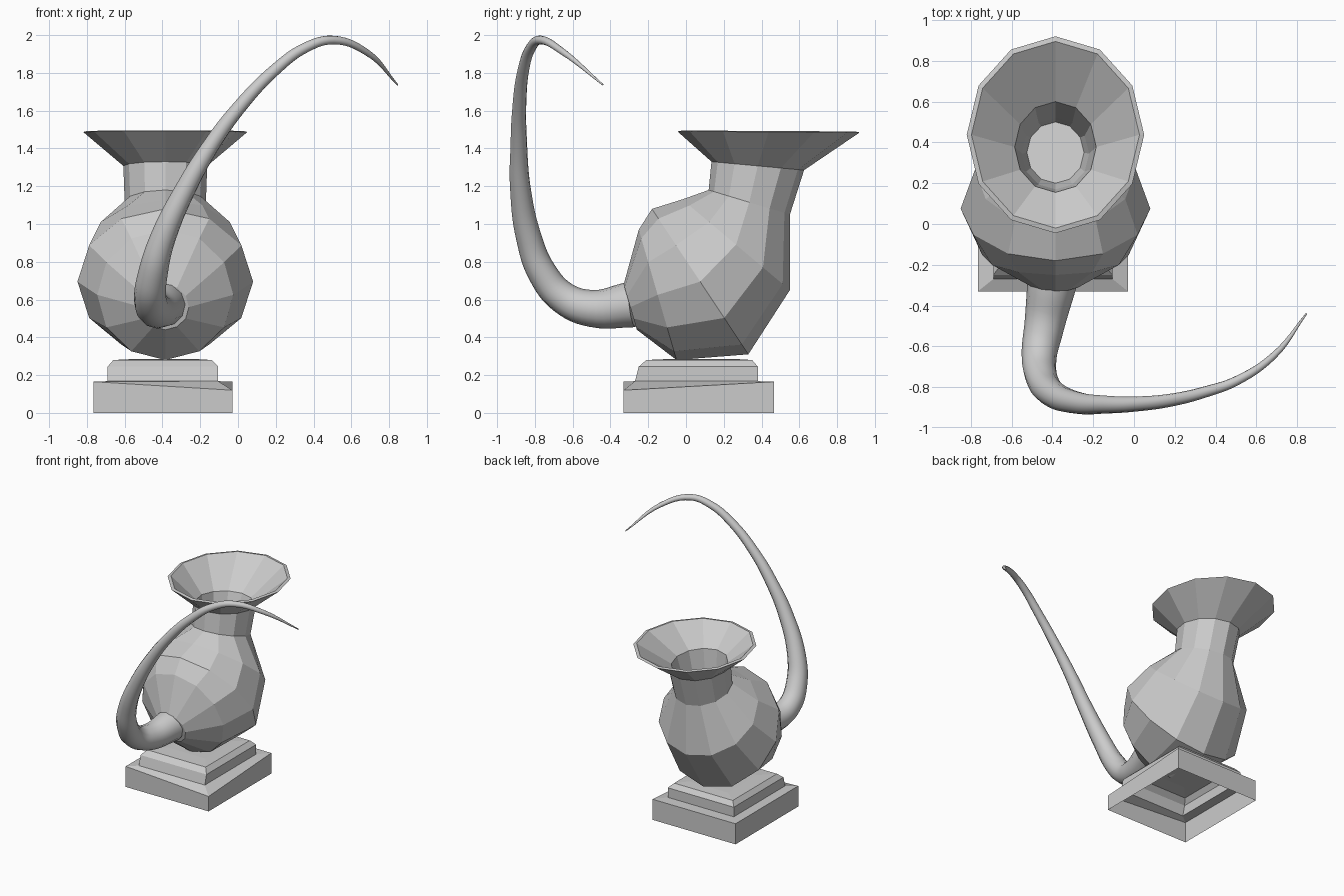
import bpy, bmesh, math

if "Cube" in bpy.data.objects:
    bpy.data.objects.remove(bpy.data.objects["Cube"])

CX = -0.385   # vase centre line
SIDES = 12


def skin(name, rings, cap_start=False, cap_end=False):
    """Join successive closed rings of points with quads."""
    bm = bmesh.new()
    loops = [[bm.verts.new(p) for p in ring] for ring in rings]
    n = len(loops[0])
    for a, b in zip(loops, loops[1:]):
        for i in range(n):
            j = (i + 1) % n
            bm.faces.new((a[i], a[j], b[j], b[i]))
    for want, loop in ((cap_start, loops[0]), (cap_end, loops[-1])):
        if want:
            bmesh.ops.triangulate(bm, faces=[bm.faces.new(loop)])
    bmesh.ops.recalc_face_normals(bm, faces=bm.faces)
    me = bpy.data.meshes.new(name)
    bm.to_mesh(me)
    bm.free()
    ob = bpy.data.objects.new(name, me)
    bpy.context.collection.objects.link(ob)
    return ob


def tilted_ring(fy, fz, by, bz, rx):
    """Ellipse through a front and a back point of the side view."""
    cy, cz, hy, hz = (fy + by) / 2, (fz + bz) / 2, (fy - by) / 2, (fz - bz) / 2
    pts = []
    for k in range(SIDES):
        a = 2 * math.pi * k / SIDES
        pts.append((CX + rx * math.sin(a), cy + hy * math.cos(a), cz + hz * math.cos(a)))
    return pts


# Vase body: tail end, belly, neck, flared rim, then the inside of the mouth
vase_rings = [
    (-0.33, 0.68, -0.26, 0.44, 0.125),
    (-0.25, 0.97, -0.05, 0.28, 0.36),
    (-0.18, 1.08, 0.33, 0.31, 0.465),
    (-0.02, 1.13, 0.55, 0.65, 0.395),
    (0.12, 1.18, 0.55, 1.05, 0.215),
    (0.135, 1.33, 0.625, 1.285, 0.222),
    (-0.045, 1.49, 0.92, 1.485, 0.435),
    (-0.02, 1.495, 0.895, 1.49, 0.412),
    (0.155, 1.34, 0.60, 1.30, 0.20),
    (0.17, 1.17, 0.52, 1.06, 0.165),
    (0.20, 1.05, 0.50, 0.99, 0.14),
]
skin("vase", [tilted_ring(*r) for r in vase_rings], cap_start=True, cap_end=True)


# Stepped square base, a thin shell open underneath
def square(x0, x1, y0, y1, z, drop=0.0):
    return [(x0, y0, z), (x1, y0, z - drop), (x1, y1, z), (x0, y1, z)]


skin("stepped_base", [
    square(-0.765, -0.03, -0.33, 0.465, 0.0),
    square(-0.765, -0.03, -0.33, 0.465, 0.165, 0.045),
    square(-0.69, -0.105, -0.27, 0.38, 0.168),
    square(-0.69, -0.105, -0.25, 0.38, 0.245),
    square(-0.66, -0.14, -0.21, 0.35, 0.28),
    square(-0.56, -0.22, -0.10, 0.27, 0.285),
], cap_end=True)

# Curling tail handle, tapering to a point: x, y, z, radius
tail = [
    (-0.40, -0.28, 0.575, 0.122), (-0.44, -0.50, 0.553, 0.098),
    (-0.465, -0.65, 0.61, 0.086), (-0.45, -0.76, 0.74, 0.078),
    (-0.40, -0.83, 0.92, 0.068), (-0.27, -0.878, 1.20, 0.054),
    (-0.14, -0.885, 1.42, 0.044), (0.0, -0.883, 1.61, 0.037),
    (0.20, -0.86, 1.82, 0.031), (0.36, -0.82, 1.935, 0.027),
    (0.50, -0.77, 1.974, 0.023), (0.68, -0.65, 1.91, 0.017),
    (0.845, -0.44, 1.737, 0.004),
]
cu = bpy.data.curves.new("tail_handle", 'CURVE')
cu.dimensions = '3D'
cu.bevel_depth = 1.0
cu.bevel_resolution = 4
cu.resolution_u = 6
cu.use_fill_caps = True
sp = cu.splines.new('BEZIER')
sp.bezier_points.add(len(tail) - 1)
for bp, (x, y, z, r) in zip(sp.bezier_points, tail):
    bp.co = (x, y, z)
    bp.radius = r
    bp.handle_left_type = bp.handle_right_type = 'AUTO'
sp.use_smooth = True
bpy.context.collection.objects.link(bpy.data.objects.new("tail_handle", cu))
